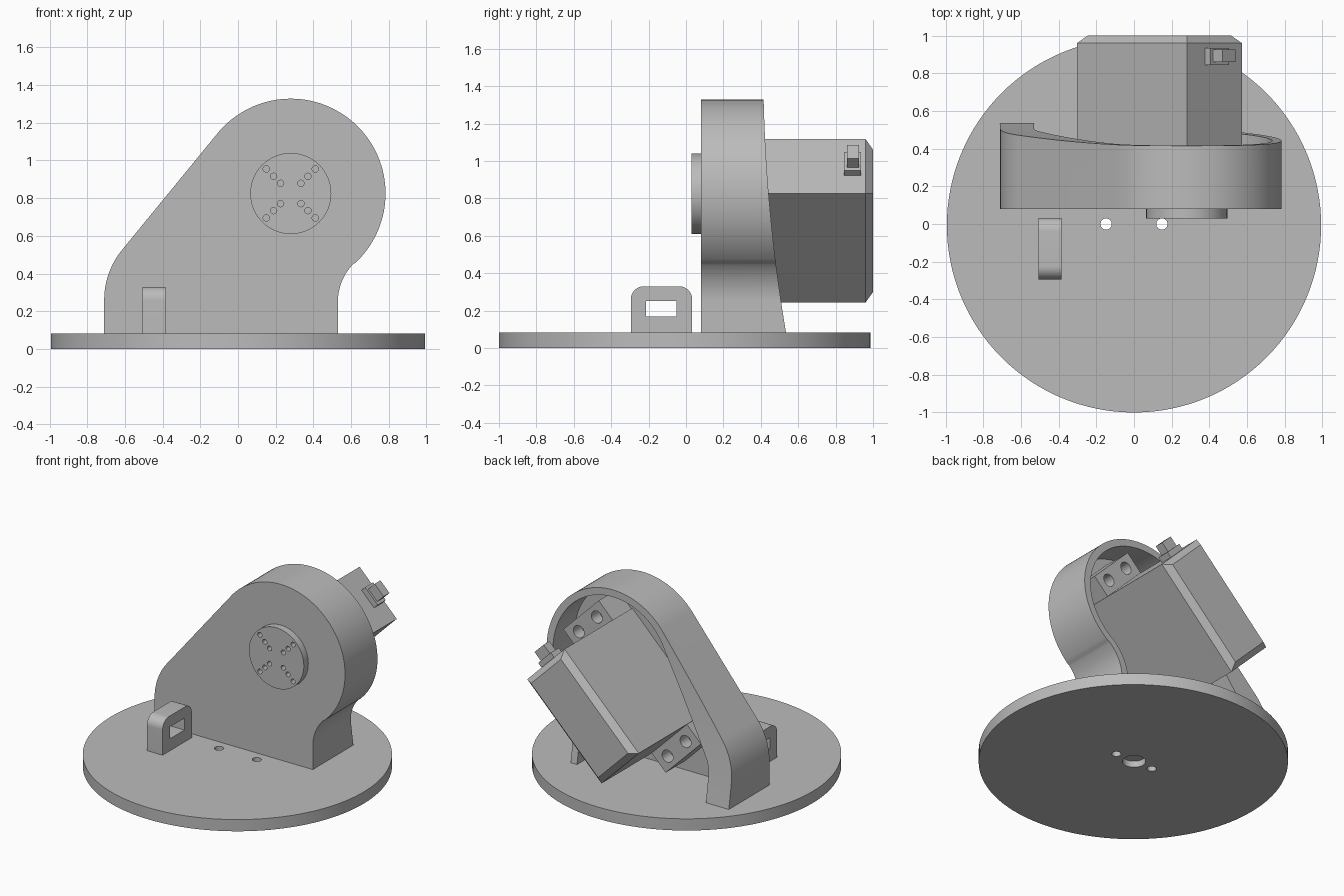
import bpy, bmesh, math
from math import cos, sin, radians
from mathutils import Vector

if "Cube" in bpy.data.objects:
    bpy.data.objects.remove(bpy.data.objects["Cube"])

grey = bpy.data.materials.new("plain_grey")
grey.use_nodes = True
grey.diffuse_color = (0.5, 0.5, 0.5, 1)
grey.node_tree.nodes["Principled BSDF"].inputs["Base Color"].default_value = (0.5, 0.5, 0.5, 1)

PLACE = {"x": lambda p, d: (d, p[0], p[1]),
         "y": lambda p, d: (p[0], d, p[1]),
         "z": lambda p, d: (p[0], p[1], d)}


def prism(name, points, axis, start, end):
    """Extrude a 2D outline along an axis."""
    bm = bmesh.new()
    rings = [[bm.verts.new(PLACE[axis](p, d)) for p in points] for d in (start, end)]
    n = len(points)
    bm.faces.new(rings[0])
    bm.faces.new(rings[1])
    for i in range(n):
        j = (i + 1) % n
        bm.faces.new((rings[0][i], rings[0][j], rings[1][j], rings[1][i]))
    bmesh.ops.recalc_face_normals(bm, faces=bm.faces)
    mesh = bpy.data.meshes.new(name)
    bm.to_mesh(mesh)
    bm.free()
    mesh.materials.append(grey)
    ob = bpy.data.objects.new(name, mesh)
    bpy.context.collection.objects.link(ob)
    return ob


def arc(cx, cy, r, a0, a1, n=24):
    angles = [radians(a0 + (a1 - a0) * i / n) for i in range(n + 1)]
    return [(cx + r * cos(a), cy + r * sin(a)) for a in angles]


def circle(cx, cy, r, n=32):
    return arc(cx, cy, r, 0, 360, n)[:-1]


def rect(x0, x1, y0, y1):
    return [(x0, y0), (x1, y0), (x1, y1), (x0, y1)]


def finish(ob, cutters=()):
    """Cut, apply, and smooth the curved sides."""
    for c in cutters:
        mod = ob.modifiers.new("cut", "BOOLEAN")
        mod.object, mod.operation, mod.solver = c, "DIFFERENCE", "EXACT"
    if cutters:
        bpy.context.view_layer.update()
        deps = bpy.context.evaluated_depsgraph_get()
        mesh = bpy.data.meshes.new_from_object(ob.evaluated_get(deps))
        ob.modifiers.clear()
        ob.data = mesh
        for c in cutters:
            bpy.data.objects.remove(c)
    for p in ob.data.polygons:
        p.use_smooth = True
    ob.data.set_sharp_from_angle(angle=radians(25))
    return ob


# Round base plate with two through holes and a blind centre socket
finish(prism("base_plate", circle(0, -0.007, 0.993, 128), "z", 0, 0.083),
       [prism("cut_hole", circle(s * 0.148, 0, 0.03), "z", -0.1, 0.2) for s in (-1, 1)]
       + [prism("cut_socket", circle(0, 0, 0.075), "z", -0.1, 0.045)])

# Bracket: hollow shell with a curved rear edge
HX, HZ = 0.28, 0.825


def bracket_outline(big, fillet, left, slope, bottom):
    return (arc(HX, HZ, big, -46.9, slope, 64)
            + arc(-0.29, 0.26, left, slope, 180)
            + [(-0.29 - left, bottom), (0.817 - fillet, bottom)]
            + arc(0.817, 0.25, fillet, 180, 133.1)[:-1])


rear = []
for i in range(25):
    u = -0.1 + 1.25 * i / 24
    rear.append((0.415 + 0.03 * u + 0.09 * u * u, 1.33 - 1.25 * u))
bracket = prism("bracket", bracket_outline(0.503, 0.287, 0.42, 140, 0.07), "y", 0.08, 0.7)
finish(bracket, [
    prism("cut_rear", rear + [(0.9, rear[-1][1]), (0.9, rear[0][1])], "x", -1.2, 1.2),
    prism("cut_cavity", bracket_outline(0.453, 0.337, 0.24, 150, -0.1), "y", 0.2, 0.9)])

# Cable loop on the base
finish(prism("cable_loop", [(-0.295, 0.07), (0.033, 0.07)]
             + arc(-0.037, 0.26, 0.07, 0, 90, 12) + arc(-0.225, 0.26, 0.07, 90, 180, 12),
             "x", -0.508, -0.385),
       [prism("cut_window", rect(-0.213, -0.05, 0.168, 0.252), "x", -0.7, -0.2)])

# Output disc with four rows of screw holes
holes = [prism("cut_screw", circle(HX + sx * d, HZ + sz * d, 0.017, 16), "y", -0.1, 0.07)
         for sx in (-1, 1) for sz in (-1, 1) for d in (0.054, 0.091, 0.13)]
finish(prism("output_disc", circle(HX, HZ, 0.215, 64), "y", 0.03, 0.1), holes)

# Motor, laid out along a diagonal: u runs up its length, v across it
MX, MZ = 0.135, 0.68
HALF_U, HALF_V = 0.412, 0.206
K = math.sqrt(0.5)


def tilt(points):
    return [(MX + K * (u + v), MZ + K * (u - v)) for u, v in points]


body = prism("motor_body", tilt(rect(-HALF_U, HALF_U, -HALF_V, HALF_V)), "y", 0.19, 1.0)
bm = bmesh.new()
bm.from_mesh(body.data)
back = [e for e in bm.edges if all(v.co.y > 0.99 for v in e.verts)]
bmesh.ops.bevel(bm, geom=back, offset=0.04, segments=1, affect="EDGES")
bm.to_mesh(body.data)
bm.free()
finish(body)

# Mounting tabs at both ends, each with two screw holes
for s, name in ((1, "upper_tab"), (-1, "lower_tab")):
    lo, hi = sorted((s * (HALF_U - 0.02), s * (HALF_U + 0.155)))
    cuts = []
    for v in (-0.1, 0.1):
        cx, cz = tilt([(s * (HALF_U + 0.08), v)])[0]
        cuts.append(prism("cut_tab", circle(cx, cz, 0.043, 24), "y", 0.32, 0.6))
    finish(prism(name, tilt(rect(lo, hi, -HALF_V + 0.01, HALF_V - 0.01)), "y", 0.19, 0.41), cuts)

# Stepped cable plug on the upper end
finish(prism("plug_base", tilt(rect(HALF_U - 0.02, HALF_U + 0.04, -0.07, 0.07)), "y", 0.845, 0.935))
finish(prism("plug_tip", tilt(rect(HALF_U, HALF_U + 0.11, -0.05, 0.05)), "y", 0.86, 0.925))
